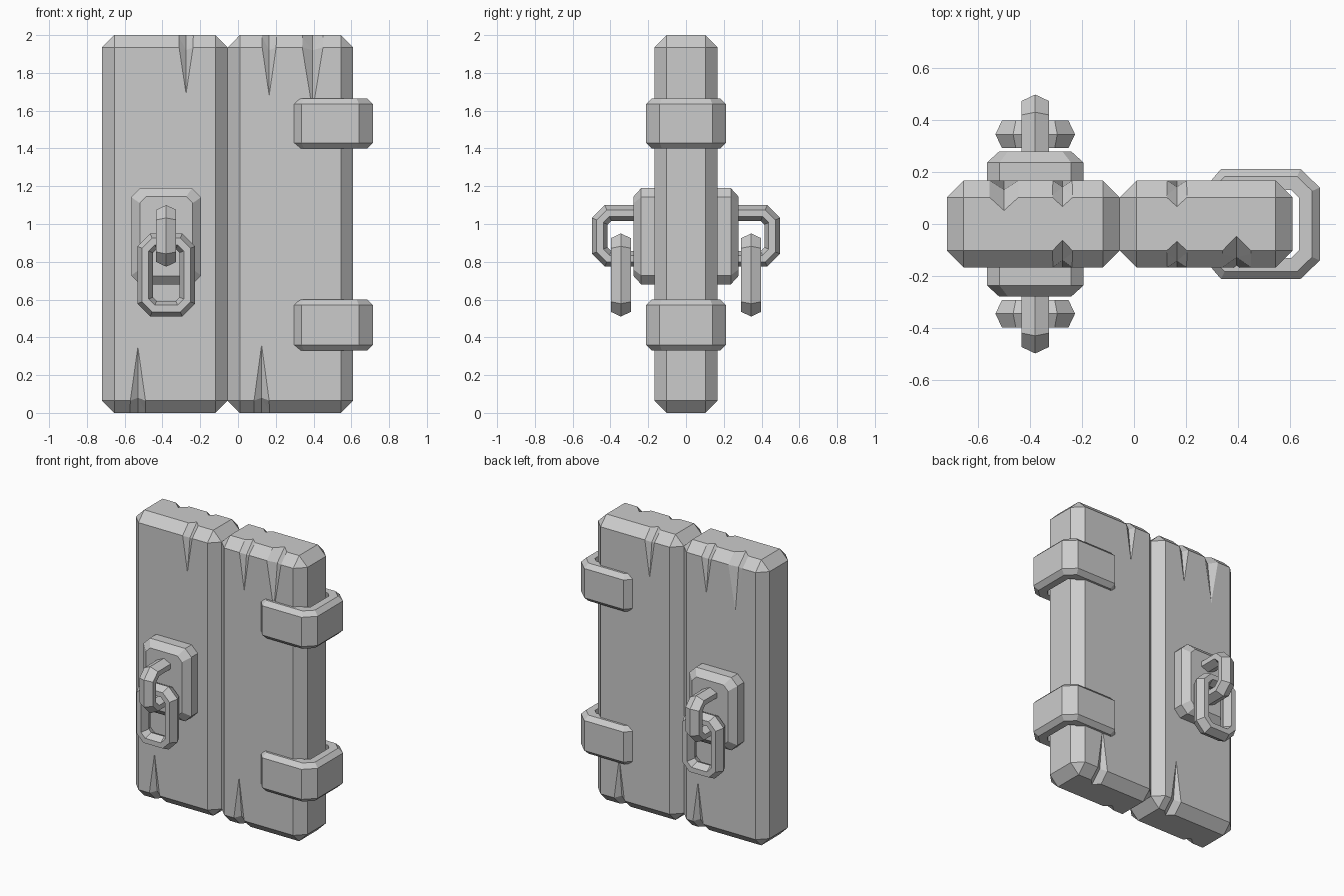
import bpy, bmesh
from mathutils import Vector

cube = bpy.data.objects.get("Cube")
if cube:
    bpy.data.objects.remove(cube, do_unlink=True)

GREY = (0.6, 0.6, 0.6, 1)
grey = bpy.data.materials.new("plain_grey")
grey.use_nodes = True
grey.diffuse_color = GREY
grey.node_tree.nodes["Principled BSDF"].inputs["Base Color"].default_value = GREY


def finish(name, bm):
    bmesh.ops.remove_doubles(bm, verts=bm.verts, dist=1e-5)
    bmesh.ops.recalc_face_normals(bm, faces=bm.faces)
    mesh = bpy.data.meshes.new(name)
    bm.to_mesh(mesh)
    bm.free()
    mesh.materials.append(grey)
    obj = bpy.data.objects.new(name, mesh)
    bpy.context.collection.objects.link(obj)
    return obj


def loft(bm, rings, loop=False):
    """Skin equal-length rings; either cap the ends or join last to first."""
    rows = [[bm.verts.new(p) for p in ring] for ring in rings]
    n = len(rows[0])
    pairs = list(zip(rows, rows[1:]))
    if loop:
        pairs.append((rows[-1], rows[0]))
    else:
        bm.faces.new(rows[0])
        bm.faces.new(rows[-1])
    for a, b in pairs:
        for i in range(n):
            j = (i + 1) % n
            bm.faces.new((a[i], a[j], b[j], b[i]))


def octagon(a, b, c):
    """Rectangle of half sizes a, b with corners cut by c."""
    return [(a, b - c), (a - c, b), (c - a, b), (-a, b - c),
            (-a, c - b), (c - a, -b), (a - c, -b), (a, c - b)]


# Planks with chamfered edges and split ends
CHAMFER, HALF = 0.065, 0.167


def add_crack(bm, x, side, up, length, w, deep):
    """V-shaped groove that runs along the face and over the chamfered end."""
    def place(dx, depth, drop):
        return Vector((x + dx, side * (HALF - depth), 2 - drop if up > 0 else drop))

    def section(depth, drop, tip_depth, tip_drop):
        tip = place(0, tip_depth, tip_drop)
        return [tip] + [tip + 1.5 * (place(dx, depth, drop) - tip) for dx in (-w, w)]

    bend = section(0, CHAMFER, deep * 0.7, CHAMFER + 0.015)
    end = section(CHAMFER, 0, CHAMFER + deep, 0)
    beyond = [p + 0.4 * (p - q) for p, q in zip(end, bend)]
    apex = place(0, 0, length)
    apex += 0.03 * (apex - bend[0])
    part = bmesh.new()
    rows = [[part.verts.new(p) for p in ring] for ring in (bend, beyond)]
    point = part.verts.new(apex)
    for i in range(3):
        j = (i + 1) % 3
        part.faces.new((rows[0][i], rows[0][j], point))
        part.faces.new((rows[0][i], rows[0][j], rows[1][j], rows[1][i]))
    part.faces.new(rows[1])
    bmesh.ops.triangulate(part, faces=part.faces)
    bmesh.ops.recalc_face_normals(part, faces=part.faces)
    temp = bpy.data.meshes.new("crack_piece")
    part.to_mesh(temp)
    part.free()
    bm.from_mesh(temp)
    bpy.data.meshes.remove(temp)


def plank(name, cx, cracks):
    bm = bmesh.new()
    bmesh.ops.create_cube(bm, size=1)
    for v in bm.verts:
        v.co = (cx + v.co.x * 0.665, v.co.y * 2 * HALF, v.co.z * 2 + 1)
    bmesh.ops.bevel(bm, geom=list(bm.edges), offset=CHAMFER, segments=1,
                    affect='EDGES', profile=0.5)
    board = finish(name, bm)
    cut = bmesh.new()
    for c in cracks:
        add_crack(cut, *c)
    cutter = finish(name + "_cutter", cut)
    cutter.hide_render = True
    mod = board.modifiers.new("cracks", 'BOOLEAN')
    mod.operation = 'DIFFERENCE'
    mod.solver = 'EXACT'
    mod.object = cutter
    bpy.context.view_layer.objects.active = board
    bpy.ops.object.modifier_apply(modifier=mod.name)
    bpy.data.objects.remove(cutter, do_unlink=True)


# Each crack: x, side, up or down, length, half width, depth
plank("lock_plank", -0.3875, [
    (-0.275, -1, 1, 0.31, 0.037, 0.04), (-0.53, -1, -1, 0.35, 0.04, 0.04),
    (-0.275, 1, 1, 0.31, 0.037, 0.035), (-0.5, 1, 1, 0.38, 0.055, 0.05),
    (-0.21, 1, -1, 0.35, 0.04, 0.04)])
plank("hinge_plank", 0.2775, [
    (0.165, -1, 1, 0.32, 0.037, 0.035), (0.395, -1, 1, 0.4, 0.055, 0.055),
    (0.165, 1, 1, 0.32, 0.037, 0.035), (0.125, -1, -1, 0.36, 0.04, 0.04),
    (0.4, 1, -1, 0.36, 0.04, 0.04)])

# Hinge straps wrapped around the outer edge
half_strap = [(0.295, 0.13), (0.295, 0.165), (0.335, 0.212), (0.64, 0.212), (0.715, 0.14)]
half_inner = [(0.635, 0.1), (0.605, 0.13)]
strap = (half_strap + [(x, -y) for x, y in reversed(half_strap)]
         + [(x, -y) for x, y in reversed(half_inner)] + half_inner)
for name, low, high in (("lower_hinge", 0.33, 0.6), ("upper_hinge", 1.4, 1.665)):
    bm = bmesh.new()
    loft(bm, [[(x, y, z) for x, y in strap] for z in (low, high)])
    rim = [e for e in bm.edges
           if abs(e.verts[0].co.z - e.verts[1].co.z) < 0.01
           and all(v.co.x > 0.7 or abs(v.co.y) > 0.15 for v in e.verts)]
    bmesh.ops.bevel(bm, geom=rim, offset=0.03, segments=1, affect='EDGES', profile=0.5)
    finish(name, bm)

# Lock plates and chain links on both sides
LOCK_X = -0.38
LINK = [(0, 0), (0.025, 0.053), (0.06, 0.053), (0.083, 0),
        (0.06, -0.053), (0.025, -0.053)]


def link(name, a, b, c, place):
    bm = bmesh.new()
    loft(bm, [[place(u, v, t) for u, v in octagon(a - d, b - d, c - 0.586 * d)]
              for d, t in LINK], loop=True)
    finish(name, bm)


for side, label in ((-1, "front"), (1, "back")):
    bm = bmesh.new()
    loft(bm, [[(LOCK_X + u, side * y, 0.935 + v)
               for u, v in octagon(0.185 - d, 0.255 - d, 0.048 - 0.3 * d)]
              for y, d in ((0.14, 0), (0.237, 0), (0.278, 0.045))])
    finish(label + "_lock_plate", bm)
    link(label + "_fixed_link", 0.165, 0.163, 0.068,
         lambda u, v, t: (LOCK_X + t, side * (0.333 + u), 0.937 + v))
    link(label + "_hanging_link", 0.153, 0.22, 0.068,
         lambda u, v, t: (LOCK_X + u, side * (0.345 + t), 0.73 + v))
